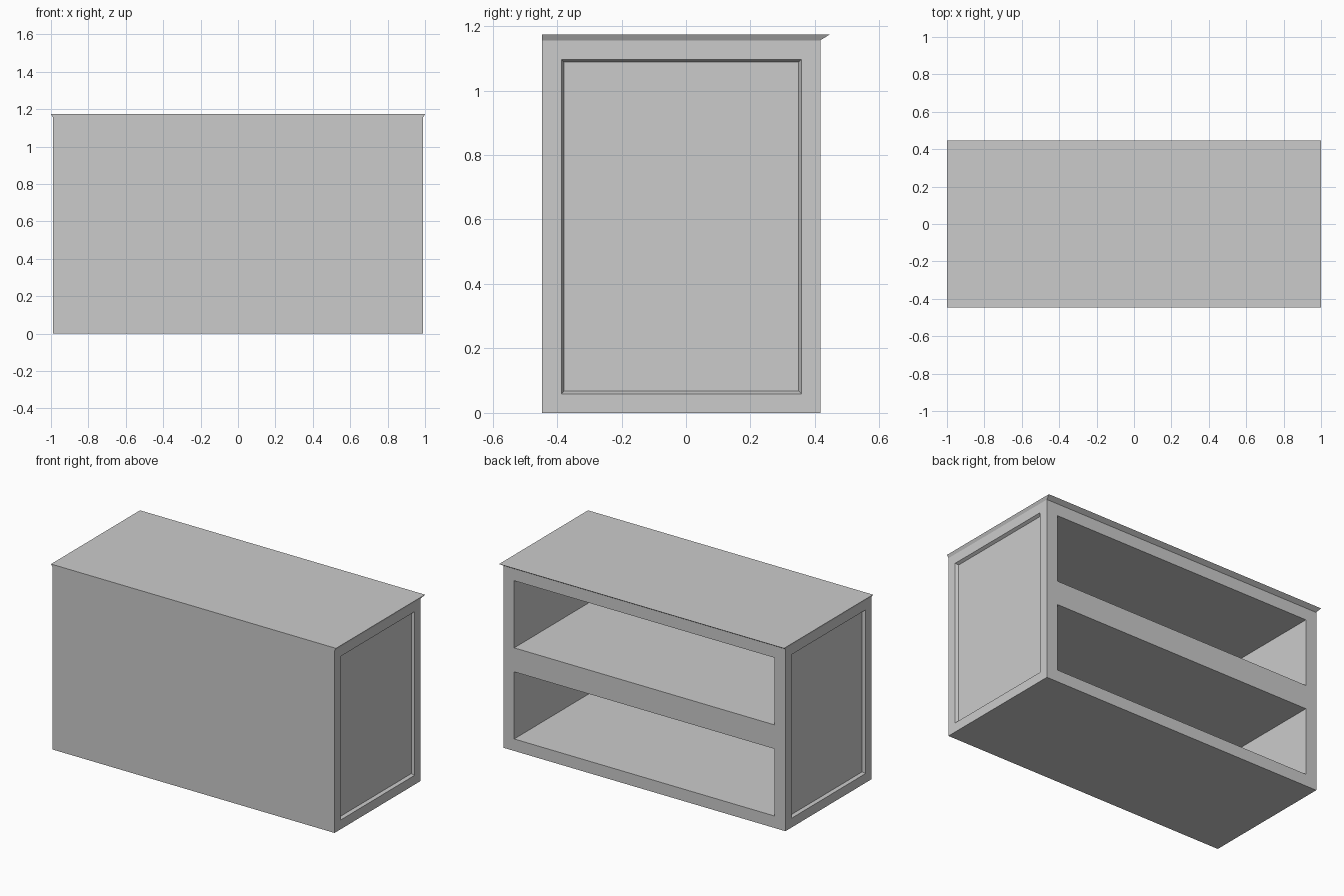
import bpy, bmesh
from mathutils import Vector

if "Cube" in bpy.data.objects:
    bpy.data.objects.remove(bpy.data.objects["Cube"])

HALF_W, FRONT, BACK, BODY_H = 0.99, -0.446, 0.417, 1.156


def facing(bm, axis):
    """Faces whose normal points along the given axis."""
    bm.normal_update()
    return [f for f in bm.faces if f.normal.dot(Vector(axis)) > 0.99]


def inset(bm, faces, thickness, depth=0.0):
    bmesh.ops.inset_individual(bm, faces=faces, thickness=thickness,
                               depth=depth, use_even_offset=True)
    bm.normal_update()


bm = bmesh.new()

# Main cabinet box
bmesh.ops.create_cube(bm, size=1)
bmesh.ops.scale(bm, vec=(2 * HALF_W, BACK - FRONT, BODY_H), verts=bm.verts)
bmesh.ops.translate(bm, vec=(0, (FRONT + BACK) / 2, BODY_H / 2), verts=bm.verts)

# Framed, bevelled recess on both ends
ends = facing(bm, (1, 0, 0)) + facing(bm, (-1, 0, 0))
inset(bm, ends, 0.059)
inset(bm, ends, 0.009, -0.018)

# Worktop lip: flares out at the ends and the back, flush at the front
top = bmesh.ops.extrude_discrete_faces(bm, faces=facing(bm, (0, 0, 1)))["faces"][0]
for v in top.verts:
    v.co.x = 1.0 if v.co.x > 0 else -1.0
    if v.co.y > 0:
        v.co.y = 0.446
    v.co.z = 1.174

# Two open shelf bays in the back
back = facing(bm, (0, 1, 0))[0]
bmesh.ops.bisect_plane(bm, geom=[back] + list(back.edges) + list(back.verts),
                       plane_co=(0, 0, BODY_H / 2), plane_no=(0, 0, 1))
bays = facing(bm, (0, 1, 0))
inset(bm, bays, 0.076)
for f in bmesh.ops.extrude_discrete_faces(bm, faces=bays)["faces"]:
    bmesh.ops.translate(bm, vec=(0, -0.80, 0), verts=f.verts)

bmesh.ops.recalc_face_normals(bm, faces=bm.faces)
mesh = bpy.data.meshes.new("counter")
bm.to_mesh(mesh)
bm.free()
bpy.context.collection.objects.link(bpy.data.objects.new("counter", mesh))
